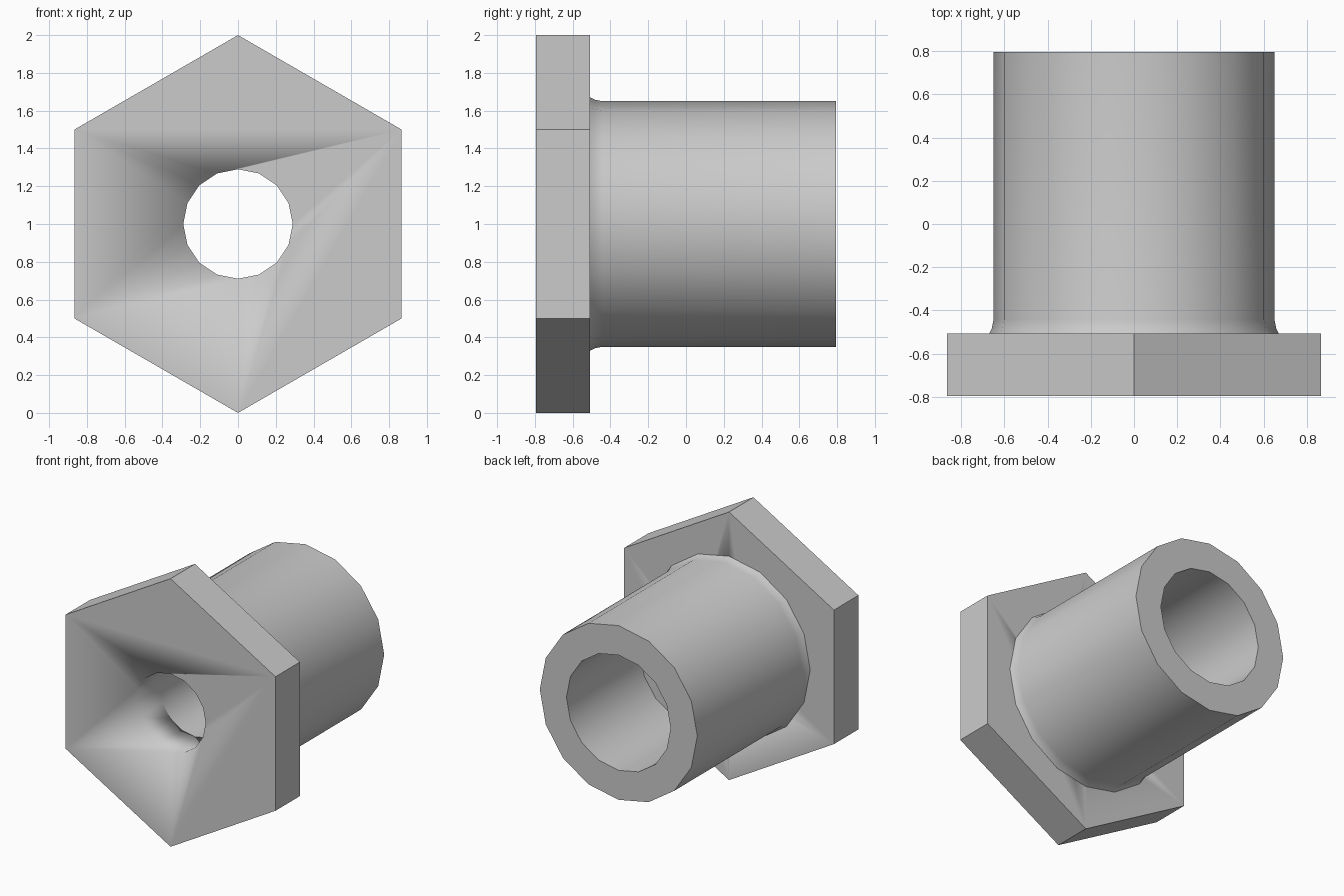
import bpy
import math

# Remove the default cube
cube = bpy.data.objects.get("Cube")
if cube:
    bpy.data.objects.remove(cube, do_unlink=True)

# Single plain grey
grey = bpy.data.materials.new("plain grey")
grey.use_nodes = True
colour = (0.6, 0.6, 0.6, 1.0)
grey.diffuse_color = colour
grey.node_tree.nodes["Principled BSDF"].inputs["Base Color"].default_value = colour

SIDES = 16
FRONT, SHOULDER, STEP, BACK = -0.795, -0.507, -0.075, 0.795
HEX_R, TUBE_R, BORE_R, HOLE_R = 1.0, 0.65, 0.43, 0.29


def circle(radius, y, sides=SIDES):
    """Ring of points about the y axis, starting at the top."""
    return [(radius * math.sin(math.tau * i / sides), y,
             1 + radius * math.cos(math.tau * i / sides)) for i in range(sides)]


def finish(name, verts, faces):
    mesh = bpy.data.meshes.new(name)
    mesh.from_pydata(verts, [], faces)
    mesh.materials.append(grey)
    obj = bpy.data.objects.new(name, mesh)
    bpy.context.collection.objects.link(obj)
    bpy.ops.object.select_all(action="DESELECT")
    obj.select_set(True)
    bpy.context.view_layer.objects.active = obj
    bpy.ops.object.mode_set(mode="EDIT")
    bpy.ops.mesh.select_all(action="SELECT")
    bpy.ops.mesh.normals_make_consistent(inside=False)
    bpy.ops.object.mode_set(mode="OBJECT")
    bpy.ops.object.shade_smooth_by_angle(angle=math.radians(35))
    return obj


def lathe(name, profile):
    """Spin a closed (radius, y) profile about the y axis."""
    verts = [p for r, y in profile for p in circle(r, y)]
    faces = []
    for k in range(len(profile)):
        a, b = k * SIDES, (k + 1) % len(profile) * SIDES
        for i in range(SIDES):
            j = (i + 1) % SIDES
            faces.append((a + i, a + j, b + j, b + i))
    return finish(name, verts, faces)


# Hexagonal head with a round through hole
head = finish("hex_head", circle(HEX_R, FRONT, 6) + circle(HEX_R, SHOULDER, 6),
              [tuple(range(6)), tuple(range(6, 12))]
              + [(i, (i + 1) % 6, (i + 1) % 6 + 6, i + 6) for i in range(6)])
cutter = finish("hole_cutter",
                circle(HOLE_R, FRONT - 0.1) + circle(HOLE_R, SHOULDER + 0.1),
                [tuple(range(SIDES)), tuple(range(SIDES, 2 * SIDES))]
                + [(i, (i + 1) % SIDES, (i + 1) % SIDES + SIDES, i + SIDES)
                   for i in range(SIDES)])
cut = head.modifiers.new("through hole", "BOOLEAN")
cut.operation = "DIFFERENCE"
cut.solver = "EXACT"
cut.object = cutter
bpy.context.view_layer.objects.active = head
bpy.ops.object.modifier_apply(modifier=cut.name)
bpy.data.objects.remove(cutter, do_unlink=True)

# Tube with a small concave fillet at the head and a stepped bore
lathe("tube", [
    (HOLE_R, SHOULDER), (TUBE_R + 0.02, SHOULDER), (TUBE_R + 0.008, SHOULDER + 0.025),
    (TUBE_R, SHOULDER + 0.065), (TUBE_R, BACK),
    (BORE_R, BACK), (BORE_R, STEP), (HOLE_R, STEP),
])
